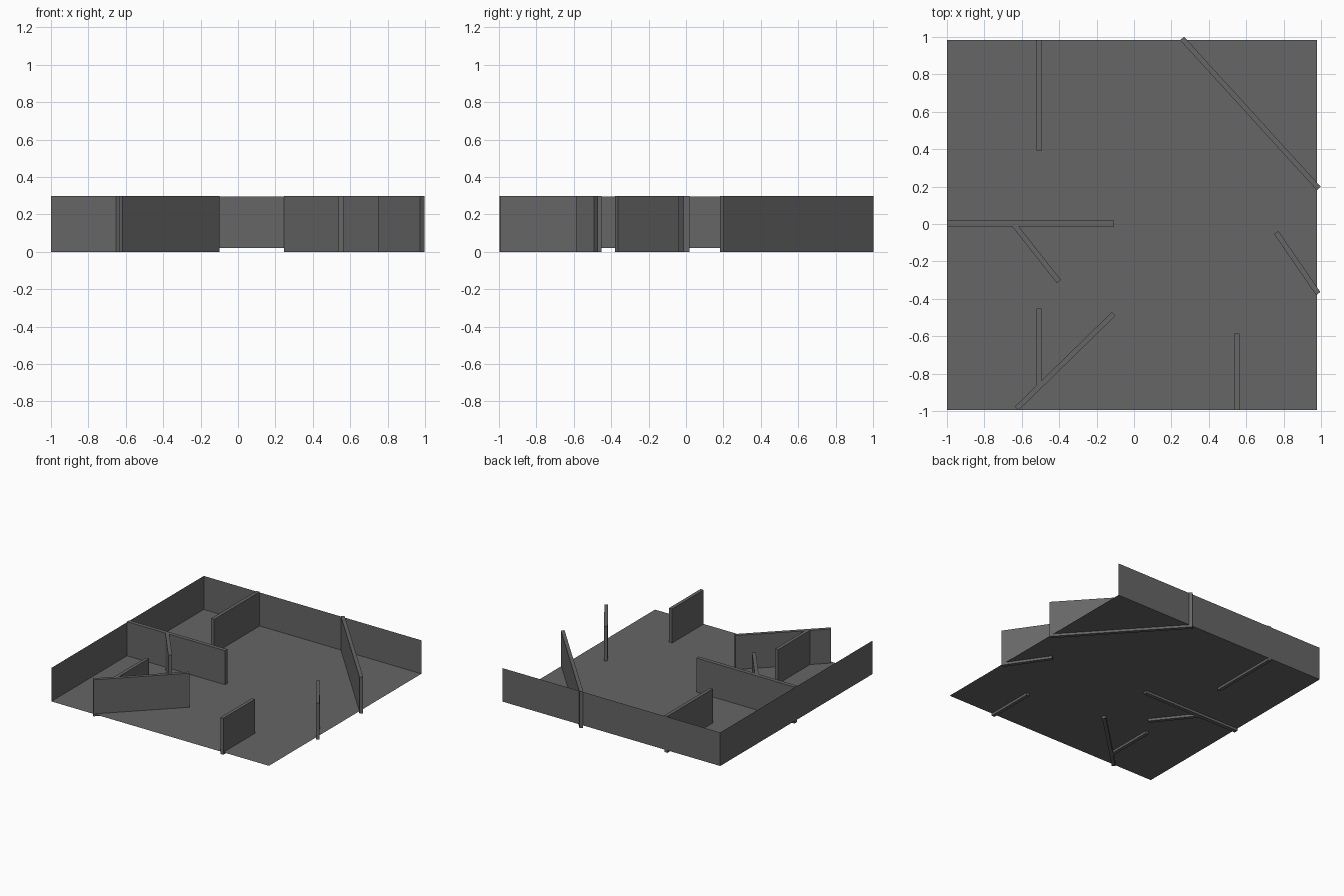
import bpy
from mathutils import Vector

if "Cube" in bpy.data.objects:
    bpy.data.objects.remove(bpy.data.objects["Cube"])

gray = bpy.data.materials.new("dark gray")
gray.diffuse_color = (0.133, 0.133, 0.133, 1)
gray.use_nodes = True
gray.node_tree.nodes["Principled BSDF"].inputs["Base Color"].default_value = gray.diffuse_color

X0, X1, Y0, Y1 = -1.0, 0.978, -0.995, 0.984   # floor outline
FLOOR_Z, SHEET_TOP, WALL_TOP = 0.02, 0.295, 0.30


def add_mesh(name, verts, faces):
    mesh = bpy.data.meshes.new(name)
    mesh.from_pydata(verts, [], faces)
    mesh.materials.append(gray)
    obj = bpy.data.objects.new(name, mesh)
    bpy.context.collection.objects.link(obj)
    return obj


def sheet(name, a, b):
    """Thin upright outer wall between two floor points."""
    add_mesh(name, [(*a, FLOOR_Z), (*b, FLOOR_Z), (*b, SHEET_TOP), (*a, SHEET_TOP)],
             [(0, 1, 2, 3)])


def partition(name, a, b, thick=0.028):
    """Solid wall between two centre-line ends, poking just below the floor."""
    a, b = Vector(a), Vector(b)
    d = (b - a).normalized()
    n = Vector((-d.y, d.x)) * thick / 2
    ring = [a - n, b - n, b + n, a + n]
    verts = [(p.x, p.y, z) for z in (0, WALL_TOP) for p in ring]
    sides = [(i, (i + 1) % 4, (i + 1) % 4 + 4, i + 4) for i in range(4)]
    add_mesh(name, verts, [(3, 2, 1, 0), (4, 5, 6, 7)] + sides)


# Floor and the two outer walls
add_mesh("floor", [(X0, Y0, FLOOR_Z), (X1, Y0, FLOOR_Z), (X1, Y1, FLOOR_Z), (X0, Y1, FLOOR_Z)],
         [(0, 1, 2, 3)])
sheet("back_wall", (X0, Y1), (X1, Y1))
sheet("left_wall", (X0, Y1), (X0, Y0))

# Straight partitions
partition("back_partition", (-0.506, 0.394), (-0.506, Y1))
partition("middle_partition", (X0, 0.003), (-0.108, 0.003), 0.032)
partition("front_left_partition", (-0.508, -0.452), (-0.508, -0.865))
partition("front_right_partition", (0.55, -0.586), (0.55, Y0))

# Slanted partitions
partition("middle_slanted_partition", (-0.641, -0.004), (-0.401, -0.308))
partition("front_slanted_partition", (-0.627, -0.986), (-0.109, -0.481))
partition("back_corner_partition", (0.257, 0.992), (0.988, 0.19))
partition("right_slanted_partition", (0.761, -0.046), (0.985, -0.372))
